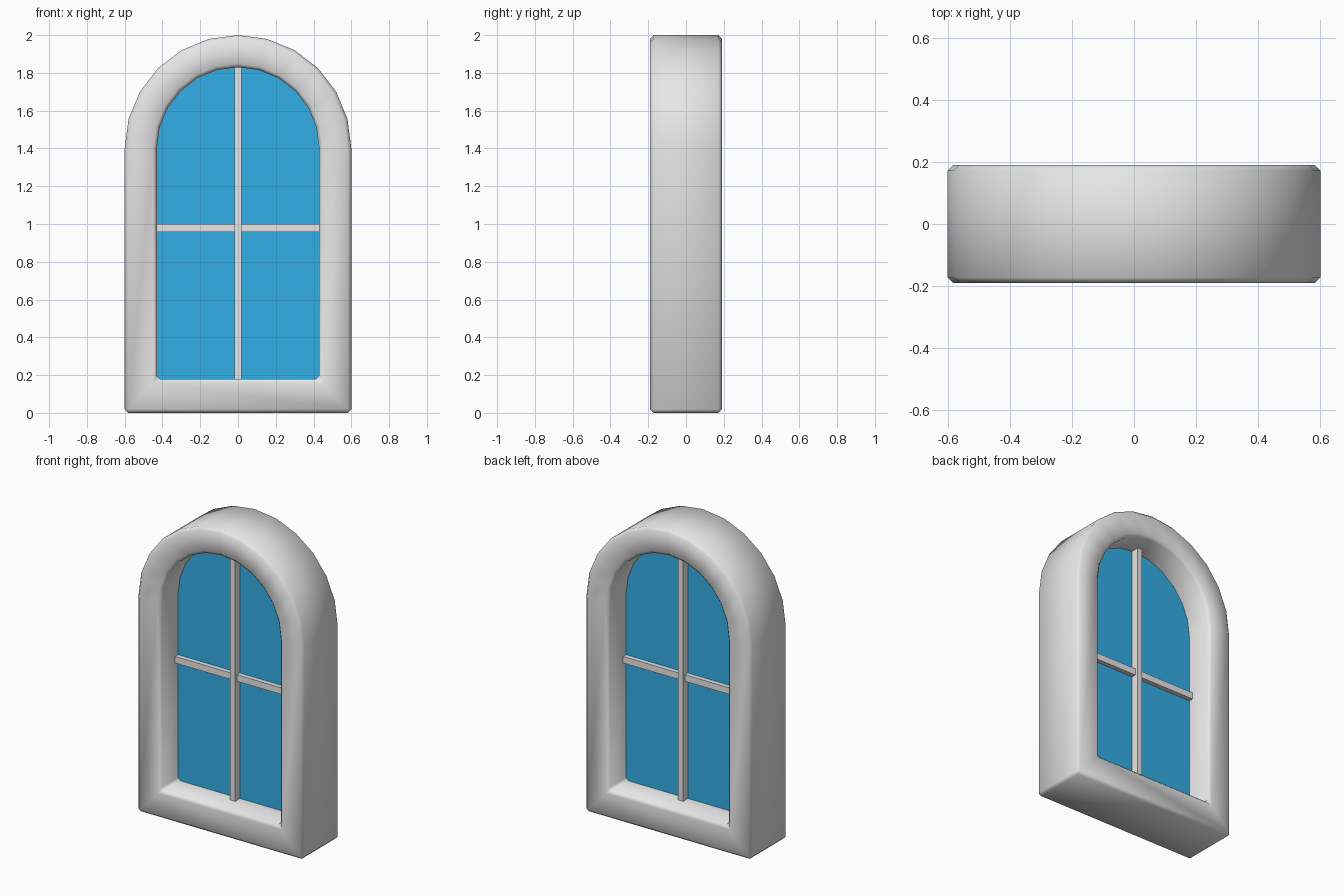
import bpy, bmesh, math

if "Cube" in bpy.data.objects:
    bpy.data.objects.remove(bpy.data.objects["Cube"])

DEPTH = 0.19      # half depth of the frame
SPRING = 1.4      # height where the arch starts


def material(name, color):
    m = bpy.data.materials.new(name)
    m.diffuse_color = (*color, 1)
    m.use_nodes = True
    m.node_tree.nodes["Principled BSDF"].inputs["Base Color"].default_value = m.diffuse_color
    return m


grey = material("light grey", (0.8, 0.8, 0.8))
blue = material("window blue", (0.033, 0.43, 0.8))


def arch(r, bottom):
    """Arched outline as (x, z): 12-sided half circle on straight jambs."""
    pts = [(r * math.cos(math.pi * i / 12), SPRING + r * math.sin(math.pi * i / 12))
           for i in range(13)]
    return pts + [(-r, bottom), (r, bottom)]


def finish(bm, name, mat):
    bmesh.ops.recalc_face_normals(bm, faces=bm.faces[:])
    mesh = bpy.data.meshes.new(name)
    bm.to_mesh(mesh)
    bm.free()
    mesh.materials.append(mat)
    ob = bpy.data.objects.new(name, mesh)
    bpy.context.collection.objects.link(ob)
    return ob


def box(name, x0, x1, y0, y1, z0, z1, mat):
    bm = bmesh.new()
    bmesh.ops.create_cube(bm, size=1)
    for v in bm.verts:
        v.co = ((x0 + x1) / 2 + v.co.x * (x1 - x0),
                (y0 + y1) / 2 + v.co.y * (y1 - y0),
                (z0 + z1) / 2 + v.co.z * (z1 - z0))
    return finish(bm, name, mat)


# Arched frame: four outline loops joined into a ring, edges chamfered
bm = bmesh.new()
outer, inner = arch(0.6, 0.0), arch(0.43, 0.18)
loops = [[bm.verts.new((x, y, z)) for x, z in pts]
         for pts, y in ((outer, -DEPTH), (outer, DEPTH), (inner, DEPTH), (inner, -DEPTH))]
n = len(outer)
for k in range(4):
    a, b = loops[k], loops[(k + 1) % 4]
    for i in range(n):
        j = (i + 1) % n
        f = bm.faces.new((a[i], a[j], b[j], b[i]))
        f.smooth = True
frame = finish(bm, "frame", grey)
bev = frame.modifiers.new("chamfer", 'BEVEL')
bev.width = 0.018
bev.segments = 1
bev.limit_method = 'ANGLE'
bev.angle_limit = math.radians(30)

# Glass pane, tucked slightly into the frame
bm = bmesh.new()
pane = arch(0.435, 0.175)
front = bm.faces.new([bm.verts.new((x, -0.005, z)) for x, z in pane])
back = bm.faces.new([bm.verts.new((x, 0.005, z)) for x, z in pane])
bmesh.ops.bridge_loops(bm, edges=bm.edges[:])
finish(bm, "glass", blue)

# Glazing bars: one upright, and a crossbar on each side of it
box("upright_bar", -0.018, 0.018, -0.055, 0.055, 0.17, 1.835, grey)
for side, x0, x1 in (("left", -0.435, -0.018), ("right", 0.018, 0.435)):
    box(side + "_crossbar", x0, x1, -0.035, 0.035, 0.957, 1.0, grey)
